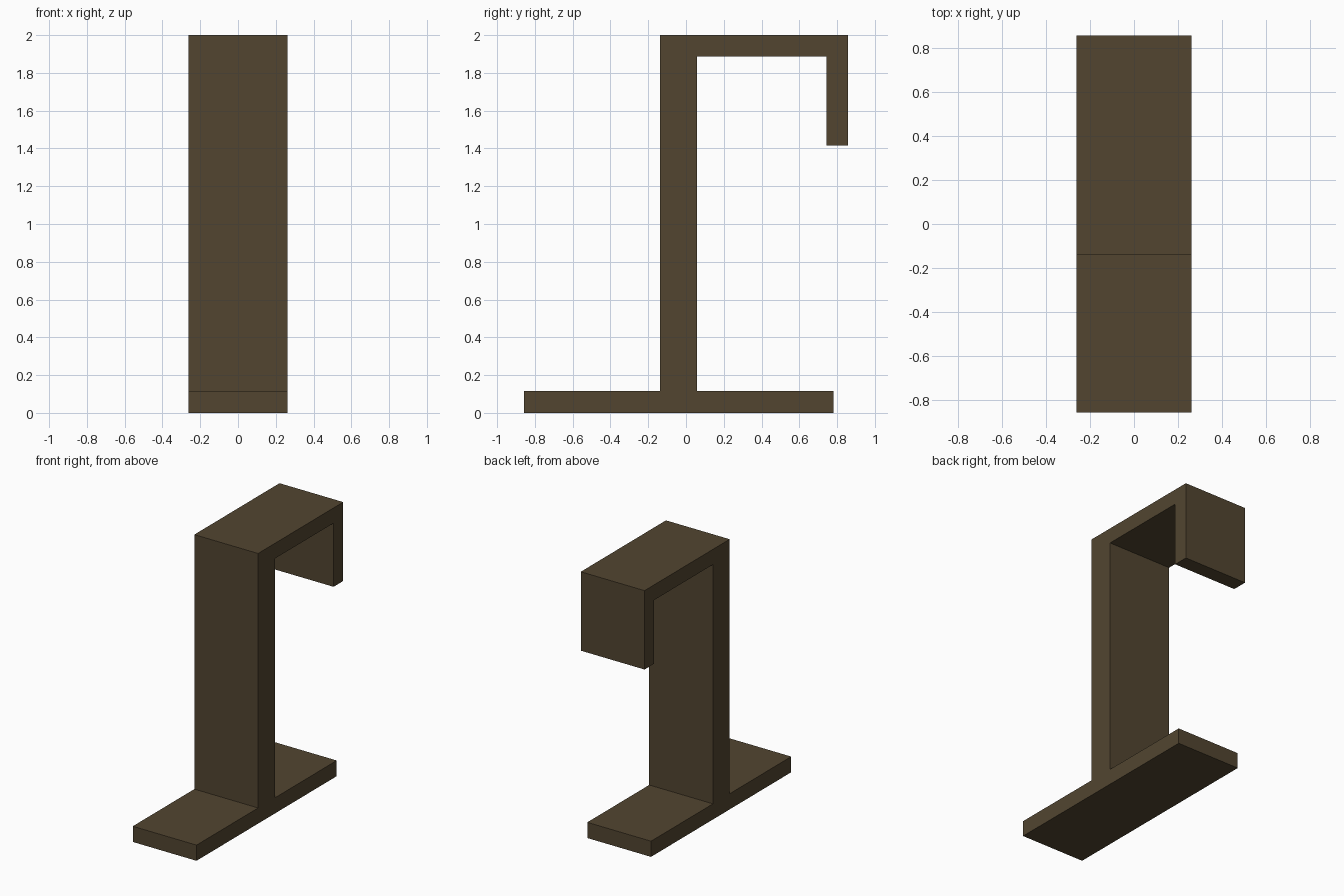
import bpy, bmesh

if "Cube" in bpy.data.objects:
    bpy.data.objects.remove(bpy.data.objects["Cube"])

HALF_WIDTH = 0.261

# Side profile (y, z): foot plate, upright, top arm and hanging lip in one outline
profile = [
    (-0.858, 0.0), (0.782, 0.0), (0.782, 0.116), (0.058, 0.116),
    (0.058, 1.887), (0.745, 1.887), (0.745, 1.416), (0.858, 1.416),
    (0.858, 2.0), (-0.138, 2.0), (-0.138, 0.116), (-0.858, 0.116),
]

# Extrude the profile across the width
bm = bmesh.new()
side = bm.faces.new([bm.verts.new((-HALF_WIDTH, y, z)) for y, z in profile])
result = bmesh.ops.extrude_face_region(bm, geom=[side], use_keep_orig=True)
moved = [g for g in result["geom"] if isinstance(g, bmesh.types.BMVert)]
bmesh.ops.translate(bm, verts=moved, vec=(2 * HALF_WIDTH, 0, 0))
bmesh.ops.recalc_face_normals(bm, faces=bm.faces)

mesh = bpy.data.meshes.new("hook_stand")
bm.to_mesh(mesh)
bm.free()
stand = bpy.data.objects.new("hook_stand", mesh)
bpy.context.collection.objects.link(stand)

# Dark brown finish
brown = bpy.data.materials.new("dark_brown")
brown.diffuse_color = (0.085, 0.06, 0.03, 1)
brown.use_nodes = True
brown.node_tree.nodes["Principled BSDF"].inputs["Base Color"].default_value = brown.diffuse_color
mesh.materials.append(brown)
